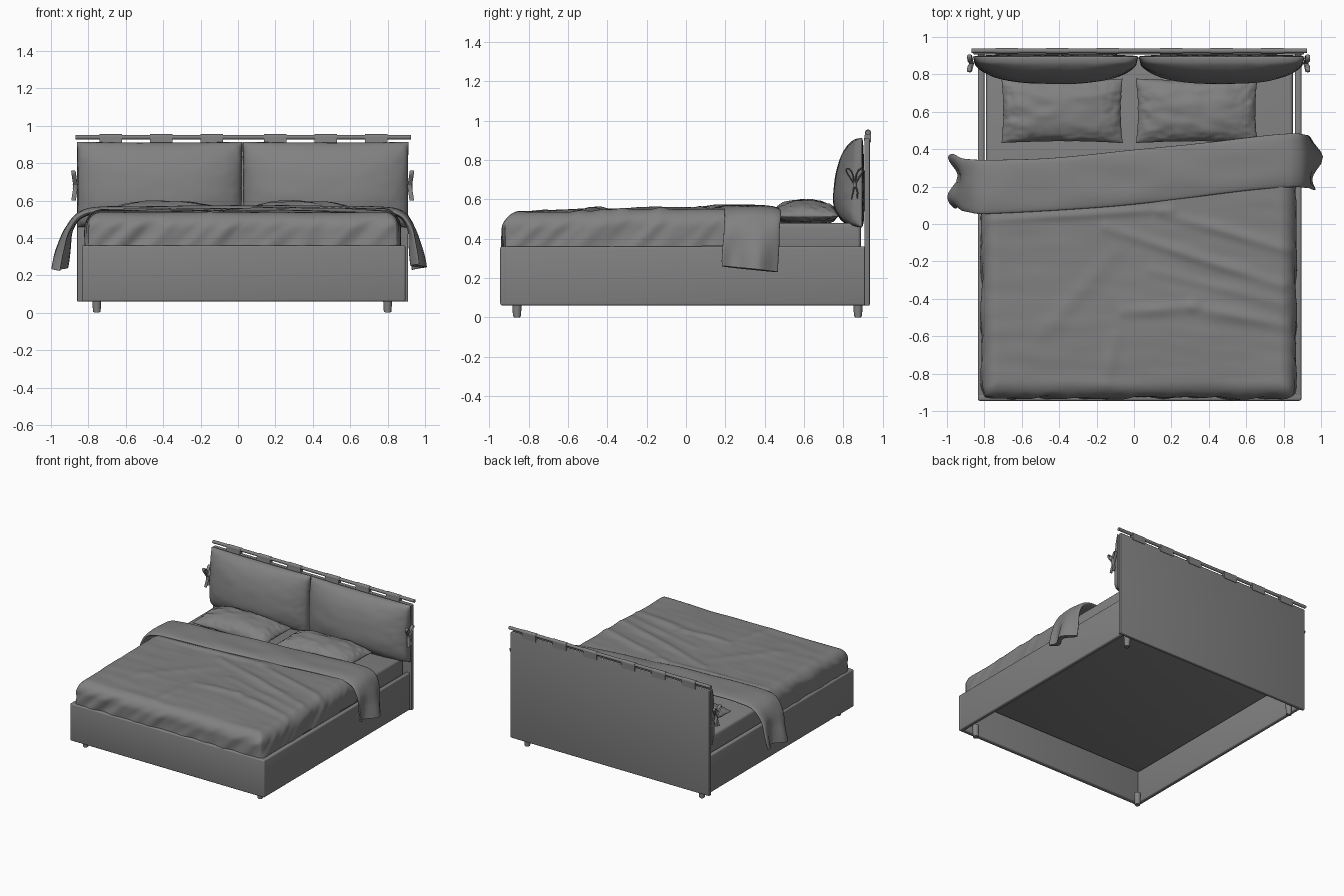
import bpy, bmesh, math
from mathutils import Vector, noise

if "Cube" in bpy.data.objects:
    bpy.data.objects.remove(bpy.data.objects["Cube"])

def material(name, v):
    m = bpy.data.materials.new(name)
    m.diffuse_color = (v, v, v, 1)
    m.use_nodes = True
    m.node_tree.nodes["Principled BSDF"].inputs["Base Color"].default_value = m.diffuse_color
    return m
GREY = material("plain grey", 0.22)

def finish(name, bm, angle=40):
    bmesh.ops.recalc_face_normals(bm, faces=bm.faces)
    me = bpy.data.meshes.new(name)
    bm.to_mesh(me)
    bm.free()
    ob = bpy.data.objects.new(name, me)
    bpy.context.collection.objects.link(ob)
    me.materials.append(GREY)
    bpy.ops.object.select_all(action='DESELECT')
    ob.select_set(True)
    bpy.context.view_layer.objects.active = ob
    bpy.ops.object.shade_smooth_by_angle(angle=math.radians(angle))
    return ob

def box(name, x0, x1, y0, y1, z0, z1, bevel=0.01):
    bm = bmesh.new()
    bmesh.ops.create_cube(bm, size=1)
    for v in bm.verts:
        v.co = Vector((x0 + (v.co.x + .5) * (x1 - x0), y0 + (v.co.y + .5) * (y1 - y0), z0 + (v.co.z + .5) * (z1 - z0)))
    bmesh.ops.bevel(bm, geom=bm.edges[:], offset=bevel, segments=3, affect='EDGES', profile=0.5)
    return finish(name, bm)

def grid(bm, nu, nv, fn, wrap=False):
    """Quad sheet from fn(s, t), s and t in 0..1; wrap closes it along t."""
    rows = [[bm.verts.new(fn(i / nu, j / nv)) for j in range(nv if wrap else nv + 1)] for i in range(nu + 1)]
    for i in range(nu):
        for j in range(nv):
            k = (j + 1) % len(rows[0])
            bm.faces.new((rows[i][j], rows[i + 1][j], rows[i + 1][k], rows[i][k]))
    return rows

def smooth(a, b, x):
    t = min(max((x - a) / (b - a), 0), 1)
    return t * t * (3 - 2 * t)

def path_at(pts, t):
    """Catmull-Rom point on a list of points."""
    f = min(t, 0.99999) * (len(pts) - 1)
    i = int(f)
    f -= i
    p = [Vector(pts[min(max(i + k, 0), len(pts) - 1)]) for k in (-1, 0, 1, 2)]
    return 0.5 * (2 * p[1] + (p[2] - p[0]) * f + (2 * p[0] - 5 * p[1] + 4 * p[2] - p[3]) * f * f
                  + (3 * p[1] - p[0] - 3 * p[2] + p[3]) * f ** 3)

# Frame boards, headboard and mattress
box("front_board", -0.835, 0.895, -0.945, -0.905, 0.06, 0.36)
box("left_board", -0.835, -0.80, -0.93, 0.915, 0.06, 0.36)
box("right_board", 0.86, 0.895, -0.93, 0.915, 0.06, 0.36)
box("headboard", -0.86, 0.91, 0.907, 0.935, 0.06, 0.91, 0.006)
box("mattress", -0.79, 0.85, -0.89, 0.89, 0.30, 0.48, 0.02)

# Tapered legs
for x, side in ((-0.755, "left"), (0.80, "right")):
    for y, end in ((-0.86, "front"), (0.875, "back")):
        bm = bmesh.new()
        bmesh.ops.create_cone(bm, cap_ends=True, segments=24, radius1=0.02, radius2=0.026, depth=0.10)
        bmesh.ops.translate(bm, verts=bm.verts, vec=(x, y, 0.05))
        rim = [e for e in bm.edges if all(v.co.z < 0.01 for v in e.verts)]
        bmesh.ops.bevel(bm, geom=rim, offset=0.005, segments=2, affect='EDGES')
        finish(f"{end}_{side}_leg", bm)

# Rod with fabric loops along the top of the headboard
def tube(name, x0, x1, prof):
    bm = bmesh.new()
    n = len(prof)
    ends = [[bm.verts.new((x, y, z)) for y, z in prof] for x in (x0, x1)]
    for j in range(n):
        bm.faces.new((ends[0][j], ends[1][j], ends[1][(j + 1) % n], ends[0][(j + 1) % n]))
    for e in ends:
        bm.faces.new(e)
    finish(name, bm)

def arc(r, a0, a1, n):
    return [(0.926 + r * math.cos(math.radians(a0 + (a1 - a0) * i / n)),
             0.939 + r * math.sin(math.radians(a0 + (a1 - a0) * i / n))) for i in range(n + 1)]

tube("headboard_rod", -0.87, 0.925, arc(0.0125, 0, 345, 23))
for k, x in enumerate((-0.68, -0.41, -0.14, 0.20, 0.47, 0.74)):
    tube(f"rod_loop_{k + 1}", x - 0.06, x + 0.06, arc(0.0155, -10, 190, 14) + [(0.905, 0.90), (0.941, 0.89)])

# Pillows and headboard cushions
def pillow(name, place, front, back, power, seed, crease, pinch, rim=0.0):
    bm = bmesh.new()
    def side(sign, depth):
        def fn(s, t):
            a, b = -math.cos(math.pi * s), -math.cos(math.pi * t)
            body = (max(0, 1 - abs(a) ** power) * max(0, 1 - abs(b) ** power)) ** 0.55
            u = a * (1 - pinch * (1 - b * b))
            v = b * (1 - pinch * 1.6 * (1 - a * a))
            edge = max(abs(a), abs(b)) ** 4 * min(1, body * 3)
            n = noise.noise(Vector((a * 3, b * 3, seed))) + 1.5 * edge * noise.noise(Vector((a * 9, b * 7, seed + 5)))
            wob = 0.012 * crease / 0.01 * noise.noise(Vector((a * 6, b * 6, seed + 9)))
            d = sign * (depth * body + crease * n * min(1, body * 2))
            return place(u + wob, v + wob, d + rim * (1 if sign > 0 else 0) * min(1, body * 6), a, b)
        return fn
    grid(bm, 56, 40, side(1, front))
    grid(bm, 56, 40, side(-1, back))
    bmesh.ops.remove_doubles(bm, verts=bm.verts, dist=0.0004)
    return finish(name, bm, 70)

for name, cx, seed in (("left_pillow", -0.385, 1), ("right_pillow", 0.335, 7)):
    pillow(name, lambda u, v, d, a, b, cx=cx: (cx + 0.325 * u, 0.605 + 0.172 * v, 0.515 + d),
           0.083, 0.04, 2.6, seed, 0.010, 0.035)
for name, x0, x1, seed in (("left_cushion", -0.86, 0.022, 3), ("right_cushion", 0.026, 0.912, 12)):
    # deepest part sits a little below the middle
    def place(u, v, d, a, b, x0=x0, x1=x1):
        return ((x0 + x1) / 2 + u * (x1 - x0) / 2, 0.895 - d * (1 - 0.22 * b), 0.685 + 0.228 * v)
    pillow(name, place, 0.118, 0.012, 2.6, seed, 0.003, 0.008, 0.022)

# Duvet: rounded sheet with long diagonal creases and pleated sides
RIDGES = [((0.15, 0.06), (0.9, -0.16), 0.014, 0.03), ((-0.15, -0.02), (0.8, -0.33), 0.013, 0.03),
          ((-0.05, -0.47), (0.32, -0.44), 0.014, 0.035), ((0.3, -0.44), (0.85, -0.55), 0.014, 0.035),
          ((-0.1, -0.15), (-0.5, -0.6), 0.007, 0.05), ((0.1, -0.25), (0.8, -0.43), 0.008, 0.03),
          ((-0.8, 0.02), (0.2, 0.08), 0.012, 0.025), ((-0.1, -0.6), (-0.15, -0.85), 0.007, 0.04)]

def ridge_height(x, y):
    h, p = 0, Vector((x, y))
    for a, b, amp, w in RIDGES:
        a, b = Vector(a), Vector(b)
        t = (p - a).dot(b - a) / (b - a).length_squared
        d = (p - a.lerp(b, min(max(t, 0), 1))).length
        h += amp * math.exp(-(d / w) ** 2) * (0.4 + 0.6 * math.sin(math.pi * min(max(t, 0.1), 0.9)))
    return h

R, DROP = 0.09, 0.19
def hem(dist):
    """Inset and fall of the sheet at a cloth distance from its hem."""
    straight, bend = DROP - R, R * math.pi / 2
    if dist < straight:
        return 0.0, DROP - dist
    if dist < straight + bend:
        a = (dist - straight) / R
        return R * (1 - math.cos(a)), R * (1 - math.sin(a))
    return R + dist - straight - bend, 0.0

def duvet_point(s, t):
    cut = DROP - R + R * math.pi / 2 - R
    width, length = 1.68 + 2 * cut, 1.16 + cut
    ix, fx = hem(min(s, 1 - s) * width)
    iy, fy = hem(t * length)
    x = -0.815 + ix if s < 0.5 else 0.865 - ix
    y = -0.93 + iy
    y += 0.06 * x * t ** 4
    # round the plan corners
    c = 0.07
    if ix < c and iy < c:
        k = Vector((c - ix, c - iy))
        if k.length > 1e-6:
            m = max(k) / k.length
            m = 0.35 + 0.65 * m
            sx = 1 if s < 0.5 else -1
            x += sx * k.x * (1 - m)
            y += k.y * (1 - m)
    fall = min(DROP, (fx ** 4 + fy ** 4) ** 0.25)
    top = 0.537 + 0.012 * smooth(-0.9, -0.2, y) + 0.010 * noise.noise(Vector((x * 2.5, y * 2.5, 3)))
    top += ridge_height(x, y) * (1 - smooth(0.0, 0.1, fall))
    top += 0.004 * noise.noise(Vector((x * 4 + y * 3, y * 12, 8)))
    # pleats on the hanging sides
    w = smooth(0.01, 0.08, fall)
    if fx > 0.01:
        x += (1 if s < 0.5 else -1) * w * 0.012 * noise.noise(Vector((y * 13 + fx * 12, fx * 4, 1)))
    if fy > 0.01:
        y += w * 0.016 * noise.noise(Vector((x * 11 + fy * 10, fy * 4, 2)))
    return (x, y, top - fall)

bm = bmesh.new()
grid(bm, 150, 110, duvet_point)
finish("duvet", bm, 80)

# Turned-back band of the duvet, hanging over both sides
BAND = [(-0.955, 0.225, 0.24), (-0.935, 0.225, 0.34), (-0.905, 0.21, 0.45), (-0.84, 0.20, 0.525), (-0.72, 0.20, 0.548),
        (-0.4, 0.215, 0.553), (0.0, 0.25, 0.555), (0.4, 0.295, 0.553), (0.75, 0.335, 0.548),
        (0.87, 0.34, 0.525), (0.925, 0.335, 0.45), (0.95, 0.33, 0.34), (0.965, 0.325, 0.245)]

def band_point(s, t):
    p = path_at(BAND, s)
    d = path_at(BAND, min(s + 0.004, 1)) - path_at(BAND, max(s - 0.004, 0))
    nrm = Vector((-d.z, 0, d.x)).normalized()
    a = 2 * math.pi * t
    cy, cn = math.cos(a), math.sin(a)
    cy = math.copysign(abs(cy) ** 0.7, cy)
    cn = math.copysign(abs(cn) ** 0.8, cn)
    half = 0.143 + 0.008 * noise.noise(Vector((s * 9, cy, 4)))
    p = p + nrm * cn * 0.018 + Vector((0, cy * half, 0))
    low = smooth(0.52, 0.28, p.z) if p.z < 0.52 else 0
    low = 1 - smooth(0.26, 0.52, p.z)
    p.x += low * 0.028 * math.sin(cy * 4 + 0.8)
    p.z += low * 0.015 * cy * (1 if p.x < 0 else -1)
    p += nrm * 0.007 * noise.noise(Vector((p.x * 4, p.y * 9, p.z * 4)))
    return p

bm = bmesh.new()
rows = grid(bm, 130, 44, band_point, wrap=True)
bm.faces.new(rows[0])
bm.faces.new(rows[-1])
finish("duvet_band", bm, 70)

# Ribbon bows tying the cushions at both sides: (y, z) strokes
STROKES = [[(0.858, 0.675), (0.835, 0.71), (0.815, 0.745), (0.825, 0.757), (0.845, 0.735), (0.858, 0.675)],
           [(0.858, 0.675), (0.870, 0.735), (0.892, 0.757), (0.902, 0.745), (0.880, 0.71), (0.858, 0.675)],
           [(0.858, 0.675), (0.850, 0.64), (0.842, 0.60)],
           [(0.858, 0.675), (0.872, 0.64), (0.870, 0.605)],
           [(0.858, 0.688), (0.858, 0.662)]]
for name, x, out in (("left_bow", -0.868, -1), ("right_bow", 0.918, 1)):
    bm = bmesh.new()
    for pts in STROKES:
        def ribbon(s, t, pts=pts):
            y, z = path_at(pts, s)
            q = path_at(pts, min(s + 0.02, 1)) - path_at(pts, max(s - 0.02, 0))
            q.normalize()
            a = 2 * math.pi * t
            wide = 0.012 if len(pts) > 2 else 0.014
            thin = 0.004 if len(pts) > 2 else 0.010
            lean = out * 0.012 * abs(z - 0.675) / 0.08
            return (x + lean + wide * math.cos(a), y - q.y * thin * math.sin(a), z + q.x * thin * math.sin(a))
        ends = grid(bm, 20, 10, ribbon, wrap=True)
        bm.faces.new(ends[0])
        bm.faces.new(ends[-1])
    finish(name, bm, 60)
